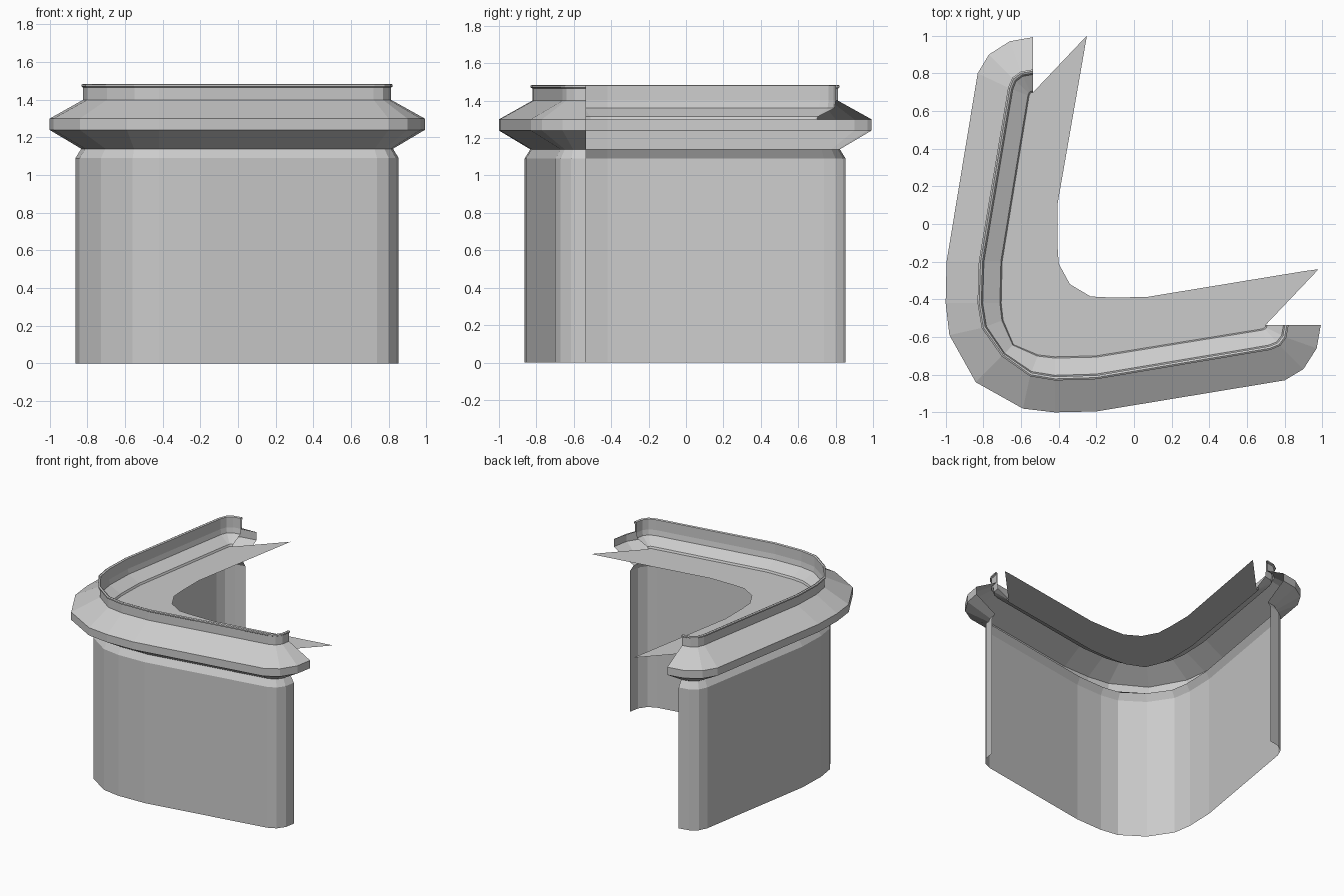
import bpy, bmesh

if "Cube" in bpy.data.objects:
    bpy.data.objects.remove(bpy.data.objects["Cube"])

# Half guide paths (right end -> corner); each is mirrored across the x = y diagonal
OUTER = [(.992, -.535), (.97, -.66), (.90, -.77), (.80, -.83),
         (-.20, -.995), (-.42, -1.0), (-.59, -.98), (-.84, -.84)]
RIM = [(.812, -.535), (.80, -.60), (.77, -.64), (.72, -.66),
       (-.20, -.815), (-.42, -.822), (-.55, -.80), (-.695, -.695)]
INNER = [(.70, -.535), (.697, -.547), (.69, -.553), (.68, -.557),
         (-.20, -.70), (-.42, -.705), (-.51, -.695), (-.64, -.64)]


def mirrored(half):
    return half + [(y, x) for x, y in reversed(half[:-1])]


def loop_at(u):
    """Plan path: u = 1 outermost, 0 rim, -1 inner edge."""
    target = OUTER if u >= 0 else INNER
    k = abs(u)
    return mirrored([(a + (c - a) * k, b + (d - b) * k)
                     for (a, b), (c, d) in zip(RIM, target)])


def make_object(name, rows=None, polygon=None):
    bm = bmesh.new()
    if rows:
        grid = [[bm.verts.new((x, y, z)) for x, y in loop_at(u)] for u, z in rows]
        for low, high in zip(grid, grid[1:]):
            for i in range(len(low) - 1):
                bm.faces.new((low[i + 1], low[i], high[i], high[i + 1]))
    else:
        face = bm.faces.new([bm.verts.new(p) for p in polygon])
        face.normal_update()
        if face.normal.z < 0:
            face.normal_flip()
        bmesh.ops.triangulate(bm, faces=[face])
    mesh = bpy.data.meshes.new(name)
    bm.to_mesh(mesh)
    bm.free()
    obj = bpy.data.objects.new(name, mesh)
    bpy.context.collection.objects.link(obj)
    return obj


# Lower wall with chamfered neck
make_object("wall", [(.23, 0), (.23, 1.09), (.06, 1.14)])

# Flared cornice
make_object("cornice", [(.06, 1.14), (1, 1.24), (1, 1.30), (0, 1.40)])

# Upright rim with thin lip
make_object("rim", [(0, 1.40), (0, 1.465), (.05, 1.47), (.05, 1.48),
                    (0, 1.485), (-.1, 1.48), (-.1, 1.40), (-.16, 1.36)])

# Sloped inner ledge
make_object("inner_ledge", [(-.16, 1.36), (-.94, 1.315), (-1, 1.30)])

# Flat inner floor plate
inside_edge = [(-.25, 1.0), (-.407, .10), (-.407, -.10), (-.40, -.21), (-.34, -.32),
               (-.23, -.385), (-.13, -.39), (.065, -.388), (.905, -.25), (.98, -.24)]
make_object("floor_plate",
            polygon=[(x, y, 1.30) for x, y in loop_at(-1) + inside_edge])
